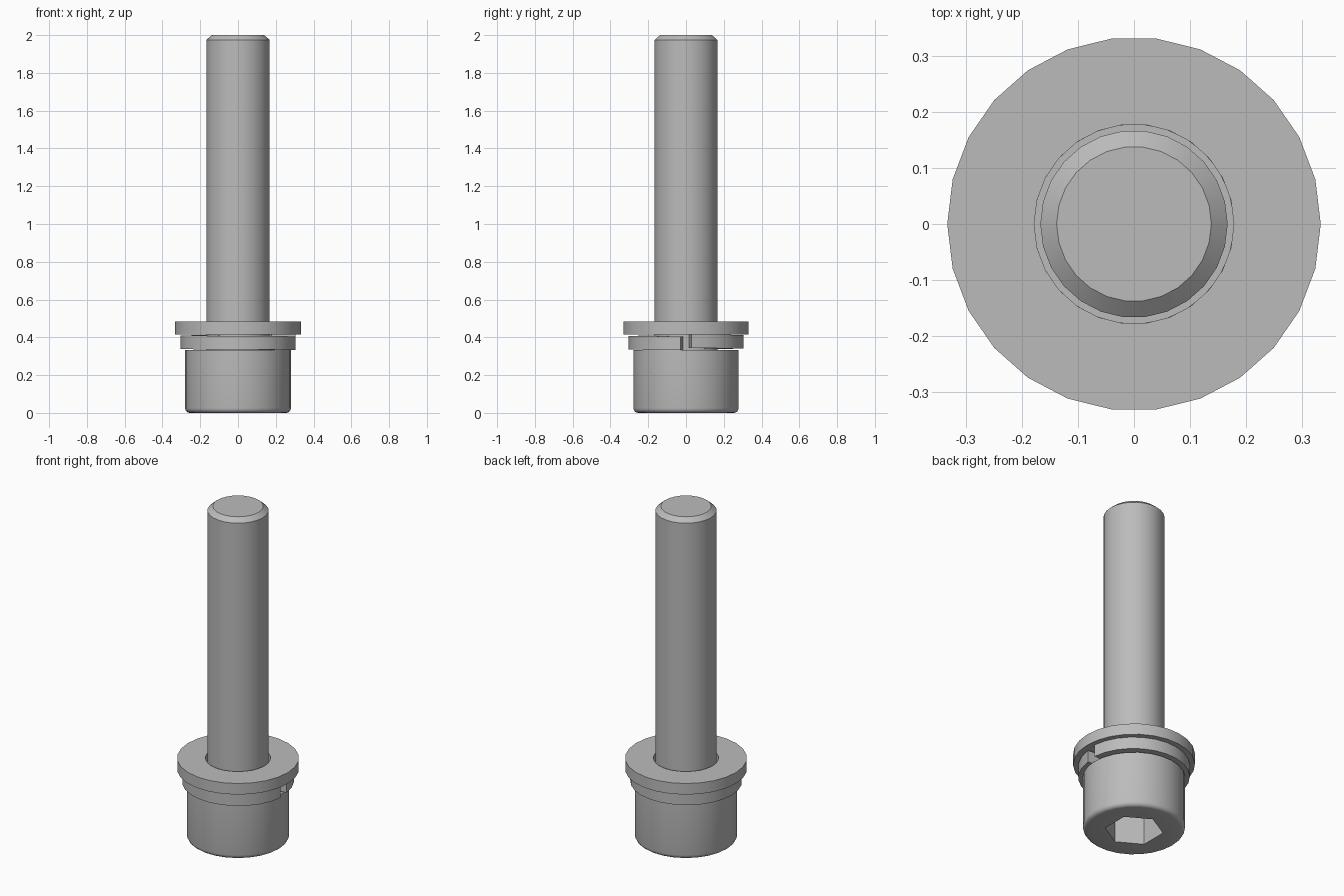
import bpy, bmesh
from math import sin, cos, pi

cube = bpy.data.objects.get("Cube")
if cube:
    bpy.data.objects.remove(cube, do_unlink=True)

SIDES = 26

steel = bpy.data.materials.new("grey steel")
steel.use_nodes = True
GREY = (0.5, 0.5, 0.5, 1)
steel.diffuse_color = GREY
steel.node_tree.nodes["Principled BSDF"].inputs["Base Color"].default_value = GREY


def sweep(name, profile, start=0.0, end=2 * pi, rise=0.0, ring=True):
    """Turn a (radius, z) profile about z; ring closes the profile, otherwise its ends are capped."""
    full = abs(end - start - 2 * pi) < 1e-6
    count = SIDES if full else SIDES + 1
    bm = bmesh.new()
    cols = []
    for i in range(count):
        t = i / SIDES
        a = start + (end - start) * t
        cols.append([bm.verts.new((r * cos(a), r * sin(a), z + rise * t)) for r, z in profile])
    n = len(profile)
    for i in range(SIDES):
        p, q = cols[i], cols[(i + 1) % count]
        for j in range(n if ring else n - 1):
            k = (j + 1) % n
            bm.faces.new((p[j], q[j], q[k], p[k]))
    if not ring:
        bm.faces.new([c[0] for c in cols])
        bm.faces.new([c[-1] for c in cols])
    if not full:
        bm.faces.new(cols[0])
        bm.faces.new(cols[-1])
    bmesh.ops.recalc_face_normals(bm, faces=bm.faces)
    mesh = bpy.data.meshes.new(name)
    bm.to_mesh(mesh)
    bm.free()
    mesh.materials.append(steel)
    obj = bpy.data.objects.new(name, mesh)
    bpy.context.collection.objects.link(obj)
    return obj


def select(obj):
    bpy.ops.object.select_all(action='DESELECT')
    obj.select_set(True)
    bpy.context.view_layer.objects.active = obj


def rect(r0, r1, z0, z1):
    return [(r0, z0), (r1, z0), (r1, z1), (r0, z1)]


# Screw: rounded head rim, shaft and chamfered tip in one turned profile
HEAD, FILLET, SHAFT = 0.28, 0.025, 0.167
rim = [(HEAD - FILLET + FILLET * sin(a), FILLET - FILLET * cos(a))
       for a in (i * pi / 8 for i in range(5))]
screw = sweep("socket_screw",
              rim + [(HEAD, 0.333), (SHAFT, 0.333), (SHAFT, 1.975), (0.138, 2.0)], ring=False)

# Hexagonal socket cut into the underside of the head
bpy.ops.mesh.primitive_cylinder_add(vertices=6, radius=0.16, depth=0.34)
cutter = bpy.context.object
cutter.name = "socket_cutter"
cutter.hide_render = True
cutter.data.materials.append(steel)
cut = screw.modifiers.new("hex socket", 'BOOLEAN')
cut.operation = 'DIFFERENCE'
cut.solver = 'EXACT'
cut.object = cutter
select(screw)
bpy.ops.object.modifier_apply(modifier=cut.name)
bpy.data.objects.remove(cutter, do_unlink=True)

# Split spring washer, gap on the left side, and the wide flat washer above it
GAP = 0.092
spring = sweep("spring_washer", rect(0.178, 0.305, 0.343, 0.415),
               start=GAP, end=2 * pi - GAP, rise=-0.01)
flat = sweep("flat_washer", rect(0.178, 0.333, 0.416, 0.483))

for part in (screw, spring, flat):
    select(part)
    bpy.ops.object.shade_smooth_by_angle(angle=pi / 6)
